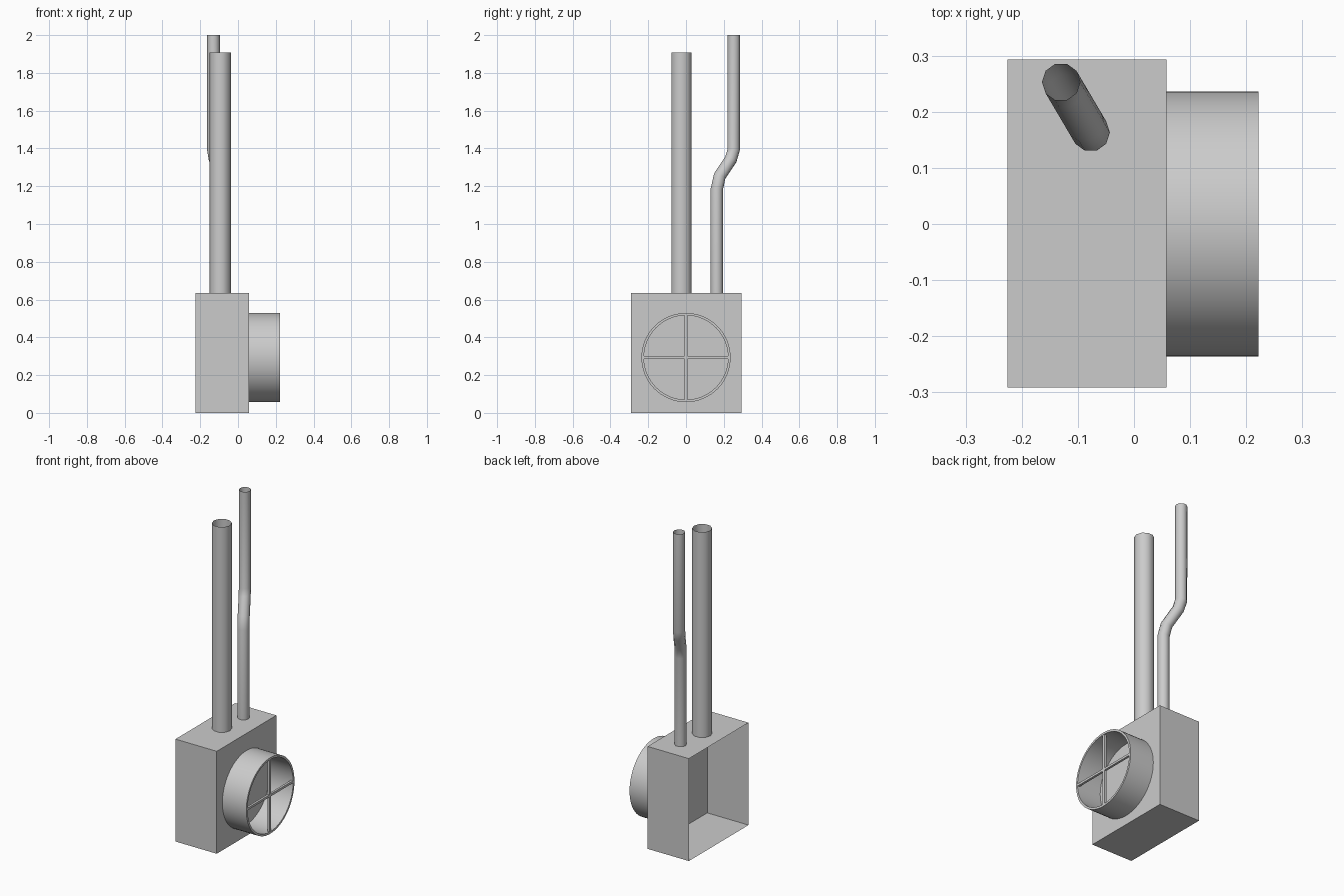
import bpy, bmesh, math
from mathutils import Vector

if "Cube" in bpy.data.objects:
    bpy.data.objects.remove(bpy.data.objects["Cube"])


def make_object(name, bm, smooth_angle=None):
    mesh = bpy.data.meshes.new(name)
    bm.to_mesh(mesh)
    bm.free()
    ob = bpy.data.objects.new(name, mesh)
    bpy.context.collection.objects.link(ob)
    if smooth_angle:
        bpy.ops.object.select_all(action='DESELECT')
        ob.select_set(True)
        bpy.context.view_layer.objects.active = ob
        bpy.ops.object.shade_smooth_by_angle(angle=math.radians(smooth_angle))
    return ob


def box_bm(lo, hi):
    bm = bmesh.new()
    bmesh.ops.create_cube(bm, size=1)
    for v in bm.verts:
        v.co = [(a + b) / 2 + c * (b - a) for a, b, c in zip(lo, hi, v.co)]
    return bm


def bridge(bm, a, b):
    n = len(a)
    for i in range(n):
        j = (i + 1) % n
        bm.faces.new((a[i], a[j], b[j], b[i]))


def tube(name, path, radius, sides=10):
    """Open-ended sheet tube swept along a mostly vertical path."""
    bm = bmesh.new()
    pts = [Vector(p) for p in path]
    up = Vector((0, 0, 1))
    rings = []
    for i, p in enumerate(pts):
        d_in = (p - pts[i - 1]).normalized() if i else Vector()
        d_out = (pts[i + 1] - p).normalized() if i < len(pts) - 1 else Vector()
        rot = up.rotation_difference((d_in + d_out).normalized())
        if i in (0, len(pts) - 1):
            rot.identity()
        ring = []
        for k in range(sides):
            a = math.tau * k / sides
            ring.append(bm.verts.new(p + rot @ Vector((radius * math.cos(a), radius * math.sin(a), 0))))
        rings.append(ring)
    for a, b in zip(rings, rings[1:]):
        bridge(bm, a, b)
    return make_object(name, bm, 40)


# Thin-walled housing, open on the -x side
bm = box_bm((-0.225, -0.291, 0), (0.058, 0.293, 0.635))
bm.normal_update()
open_side = [f for f in bm.faces if f.normal.x < -0.9]
bmesh.ops.delete(bm, geom=open_side, context='FACES_ONLY')
make_object("housing", bm)

# Round duct collar with wall thickness
CZ, X0, X1, R_OUT, R_IN = 0.293, 0.058, 0.222, 0.236, 0.223
bm = bmesh.new()
rings = []
for x, r in ((X0, R_OUT), (X1, R_OUT), (X1, R_IN), (X0, R_IN)):
    rings.append([bm.verts.new((x, r * math.cos(math.tau * k / 64), CZ + r * math.sin(math.tau * k / 64)))
                  for k in range(64)])
for i in range(4):
    bridge(bm, rings[i], rings[(i + 1) % 4])
bmesh.ops.recalc_face_normals(bm, faces=bm.faces)
make_object("duct_collar", bm, 30)

# Crossed bars in the duct mouth
W, L = 0.007, 0.226
make_object("horizontal_bar", box_bm((X1 - 0.015, -L, CZ - W), (X1 - 0.001, L, CZ + W)))
make_object("vertical_bar", box_bm((X1 - 0.015, -W, CZ - L), (X1 - 0.001, W, CZ + L)))

# Straight wide pipe
tube("wide_pipe", [(-0.094, -0.024, 0.635), (-0.094, -0.024, 1.908)], 0.056)

# Narrow pipe with an offset bend
low, high = Vector((-0.077, 0.163)), Vector((-0.130, 0.253))
profile = ((0, 0.635), (0, 1.185), (0.17, 1.253), (0.83, 1.343), (1, 1.395), (1, 2.0))
tube("narrow_pipe", [(*low.lerp(high, t), z) for t, z in profile], 0.034)
